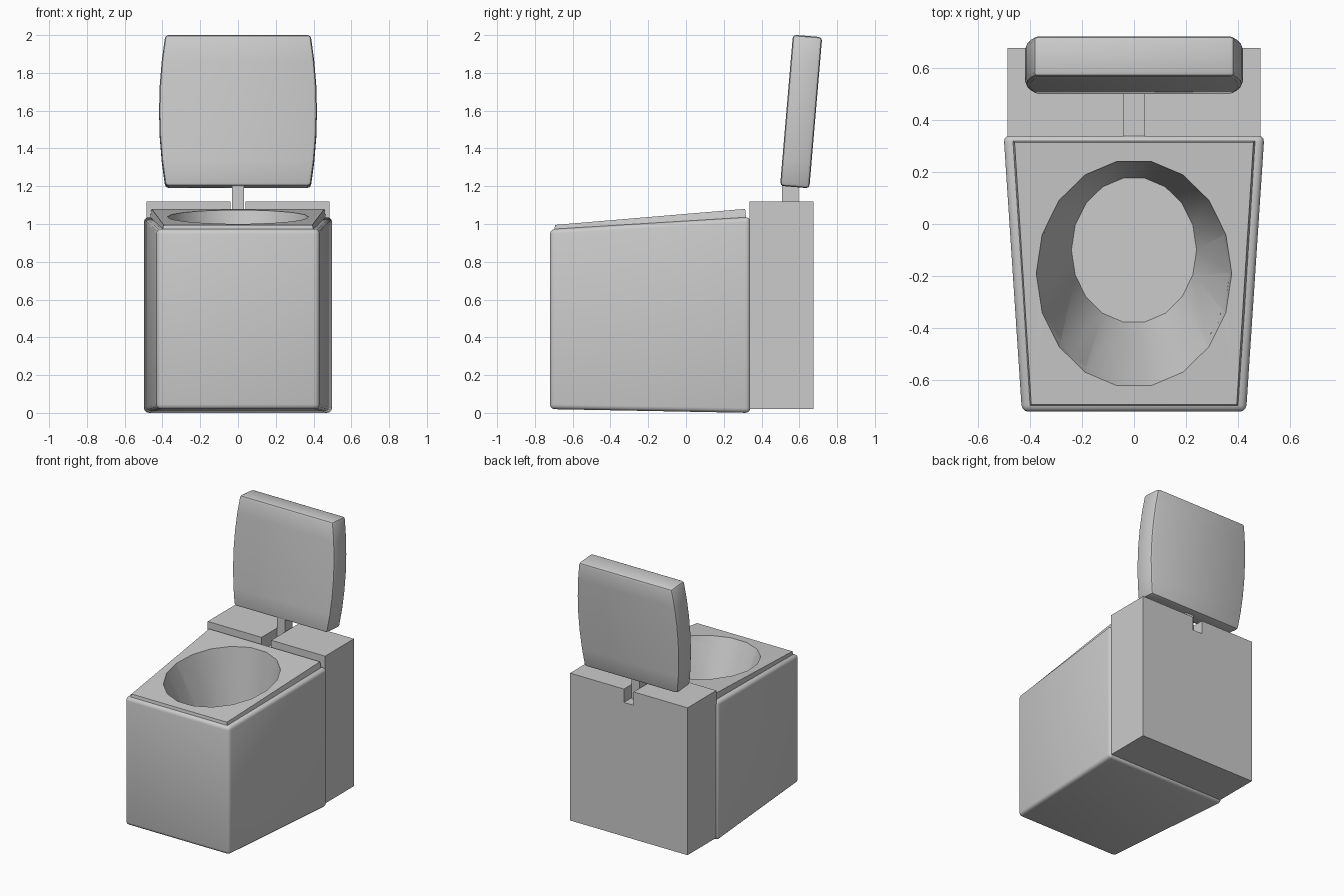
import bpy, math

if "Cube" in bpy.data.objects:
    bpy.data.objects.remove(bpy.data.objects["Cube"])


def loft(name, rings):
    """Solid through a list of equal-length vertex rings, ordered bottom to top."""
    n = len(rings[0])
    verts = [v for r in rings for v in r]
    faces = [tuple(reversed(range(n))), tuple(range(len(verts) - n, len(verts)))]
    for k in range(len(rings) - 1):
        for i in range(n):
            j = (i + 1) % n
            faces.append((k * n + i, k * n + j, k * n + n + j, k * n + n + i))
    mesh = bpy.data.meshes.new(name)
    mesh.from_pydata(verts, [], faces)
    ob = bpy.data.objects.new(name, mesh)
    bpy.context.collection.objects.link(ob)
    return ob


def quad(wf, wb, yf, yb, zf, zb):
    """Trapezoid ring: front half width, back half width, y and z at each end."""
    return [(-wf, yf, zf), (wf, yf, zf), (wb, yb, zb), (-wb, yb, zb)]


def box(name, x0, x1, y0, y1, z0, z1):
    return loft(name, [[(x0, y0, z), (x1, y0, z), (x1, y1, z), (x0, y1, z)]
                       for z in (z0, z1)])


def finish(ob, bevel=0, segments=3, cutter=None):
    bpy.ops.object.select_all(action='DESELECT')
    bpy.context.view_layer.objects.active = ob
    ob.select_set(True)
    if bevel:
        m = ob.modifiers.new("bevel", 'BEVEL')
        m.width, m.segments = bevel, segments
        m.limit_method, m.angle_limit = 'ANGLE', math.radians(40)
        bpy.ops.object.modifier_apply(modifier=m.name)
    if cutter:
        m = ob.modifiers.new("cut", 'BOOLEAN')
        m.operation, m.solver, m.object = 'DIFFERENCE', 'EXACT', cutter
        bpy.ops.object.modifier_apply(modifier=m.name)
    bpy.ops.object.shade_smooth_by_angle(angle=math.radians(32))


def seat_z(y):
    return 0.995 + (y + 0.695) * 0.0842


def ellipse(cy, rx, ry, height):
    pts = []
    for i in range(18):
        a = math.tau * i / 18
        y = cy + ry * math.sin(a)
        pts.append((rx * math.cos(a), y, height(y)))
    return pts


# Bowl cutter: 18-sided funnel following the sloped seat plane
cutter = loft("bowl_cutter", [
    ellipse(-0.10, 0.24, 0.28, lambda y: 0.45),
    ellipse(-0.19, 0.375, 0.437, seat_z),
    ellipse(-0.19, 0.375, 0.437, lambda y: seat_z(y) + 0.2)])
cutter.hide_render = True

# Tapered pedestal
body = loft("pedestal", [quad(0.43, 0.50, -0.72, 0.34, 0.02, 0.0),
                         quad(0.43, 0.50, -0.72, 0.34, 0.972, 1.037)])
finish(body, 0.025, 3, cutter)

# Sloped seat plate
seat = loft("seat", [quad(0.404, 0.468, -0.70, 0.32, 0.95, 1.01),
                     quad(0.394, 0.458, -0.693, 0.313, seat_z(-0.693), seat_z(0.313))])
finish(seat, cutter=cutter)
bpy.data.objects.remove(cutter)

# Rear tank, split tank cover and hinge post
box("tank", -0.485, 0.485, 0.335, 0.675, 0.02, 1.02)
box("tank_cover_left", -0.485, -0.04, 0.335, 0.675, 1.02, 1.12)
box("tank_cover_right", 0.04, 0.485, 0.335, 0.675, 1.02, 1.12)
box("hinge_post", -0.032, 0.032, 0.507, 0.595, 1.02, 1.22)

# Raised lid: barrel-sided slab leaning back
rings = []
for k in range(7):
    t = k / 6
    w = 0.385 + 0.033 * (1 - (2 * t - 1) ** 2)
    yf, zf = 0.498 + 0.068 * t, 1.202 + 0.80 * t
    rings.append(quad(w, w, yf, yf + 0.155, zf, zf - 0.013))
finish(loft("lid", rings), 0.018, 2)
